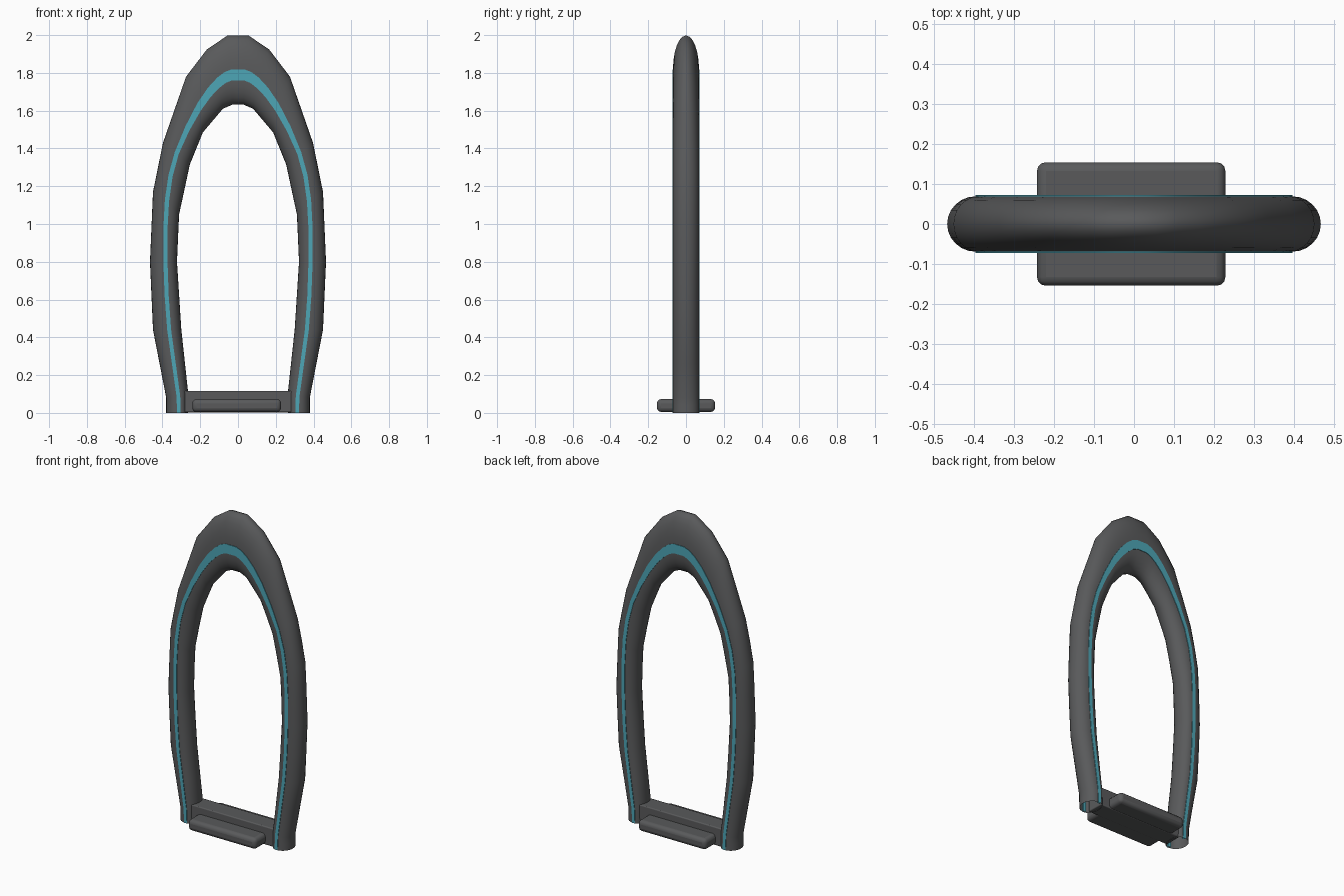
import bpy, bmesh, math

if "Cube" in bpy.data.objects:
    bpy.data.objects.remove(bpy.data.objects["Cube"])

# Right-hand stations: outer edge, stripe outer, stripe inner, inner edge (x, z)
HALF = [
    ((.38, 0), (.322, 0), (.303, 0), (.265, 0)),
    ((.38, .08), (.326, .09), (.306, .09), (.265, .117)),
    ((.45, .44), (.375, .44), (.354, .44), (.30, .44)),
    ((.466, .80), (.395, .80), (.373, .80), (.323, .80)),
    ((.45, 1.17), (.387, 1.13), (.365, 1.12), (.312, 1.05)),
    ((.397, 1.43), (.335, 1.38), (.314, 1.37), (.255, 1.315)),
    ((.275, 1.78), (.215, 1.64), (.197, 1.60), (.186, 1.485)),
    ((.164, 1.925), (.11, 1.775), (.10, 1.72), (.08, 1.61)),
    ((.055, 1.998), (.035, 1.818), (.032, 1.760), (.03, 1.632)),
]
BASE = HALF + [tuple((-x, z) for x, z in s) for s in reversed(HALF)]
DEPTH = .069
STEPS = 6


def midpoint(k, i):
    # Straight midpoint for the outlines, curved midpoint for the stripe
    p = [BASE[min(max(k + d, 0), len(BASE) - 1)][i] for d in (-1, 0, 1, 2)]
    w = .0625 if i in (1, 2) and 1 < k < len(BASE) - 3 else 0
    return tuple((.5 + w) * (p[1][c] + p[2][c]) - w * (p[0][c] + p[3][c]) for c in (0, 1))


STATIONS = []
for k, s in enumerate(BASE):
    STATIONS.append(s)
    if k < len(BASE) - 1 and k != len(HALF) - 1:
        STATIONS.append(tuple(midpoint(k, i) for i in range(4)))


def material(name, colour):
    m = bpy.data.materials.new(name)
    m.diffuse_color = (*colour, 1)
    m.use_nodes = True
    m.node_tree.nodes["Principled BSDF"].inputs["Base Color"].default_value = m.diffuse_color
    return m


dark = material("dark_grey", (.1, .102, .105))
teal = material("teal", (.075, .38, .47))


def smooth(ob, angle=40):
    bpy.ops.object.select_all(action='DESELECT')
    ob.select_set(True)
    bpy.context.view_layer.objects.active = ob
    bpy.ops.object.shade_smooth_by_angle(angle=math.radians(angle))


def loft(name, sections, mat):
    bm = bmesh.new()
    rings = [[bm.verts.new(p) for p in s] for s in sections]
    n = len(rings[0])
    for a, b in zip(rings, rings[1:]):
        for i in range(n):
            j = (i + 1) % n
            bm.faces.new((a[i], a[j], b[j], b[i]))
    bmesh.ops.recalc_face_normals(bm, faces=bm.faces)
    me = bpy.data.meshes.new(name)
    bm.to_mesh(me)
    bm.free()
    me.materials.append(mat)
    ob = bpy.data.objects.new(name, me)
    bpy.context.collection.objects.link(ob)
    smooth(ob)


def arch_section(s):
    # Rounded outer and inner edges joined by flat bands under the stripes
    o, a, b, i = s
    front = []
    for edge, flat, order in ((o, a, range(STEPS + 1)), (i, b, range(STEPS, -1, -1))):
        for k in order:
            t = k / STEPS * math.pi / 2
            c = math.cos(t)
            front.append((flat[0] + (edge[0] - flat[0]) * c,
                          -DEPTH * math.sin(t),
                          flat[1] + (edge[1] - flat[1]) * c))
    back = [(x, -y, z) for x, y, z in reversed(front[1:-1])]
    return front + back


def rounded_box(name, x0, x1, y, z0, z1, bevel):
    bpy.ops.mesh.primitive_cube_add(size=1, location=((x0 + x1) / 2, 0, (z0 + z1) / 2))
    ob = bpy.context.object
    ob.name = name
    ob.scale = (x1 - x0, 2 * y, z1 - z0)
    bpy.ops.object.transform_apply(location=False, rotation=False, scale=True)
    m = ob.modifiers.new("edges", 'BEVEL')
    m.width, m.segments = bevel, 3
    ob.data.materials.append(dark)
    smooth(ob)


# Main arch, open at the feet
loft("arch_frame", [arch_section(s) for s in STATIONS], dark)

# Teal stripes on both faces
for label, side in (("front", -1), ("back", 1)):
    loft(label + "_stripe",
         [[(p[0], side * y, p[1]) for p, y in
           ((s[1], .06), (s[1], .072), (s[2], .072), (s[2], .06))] for s in STATIONS], teal)

# Crossbar between the feet and the base plate
rounded_box("crossbar", -.29, .29, .055, .003, .117, .006)
rounded_box("base_plate", -.242, .228, .154, .005, .073, .022)
